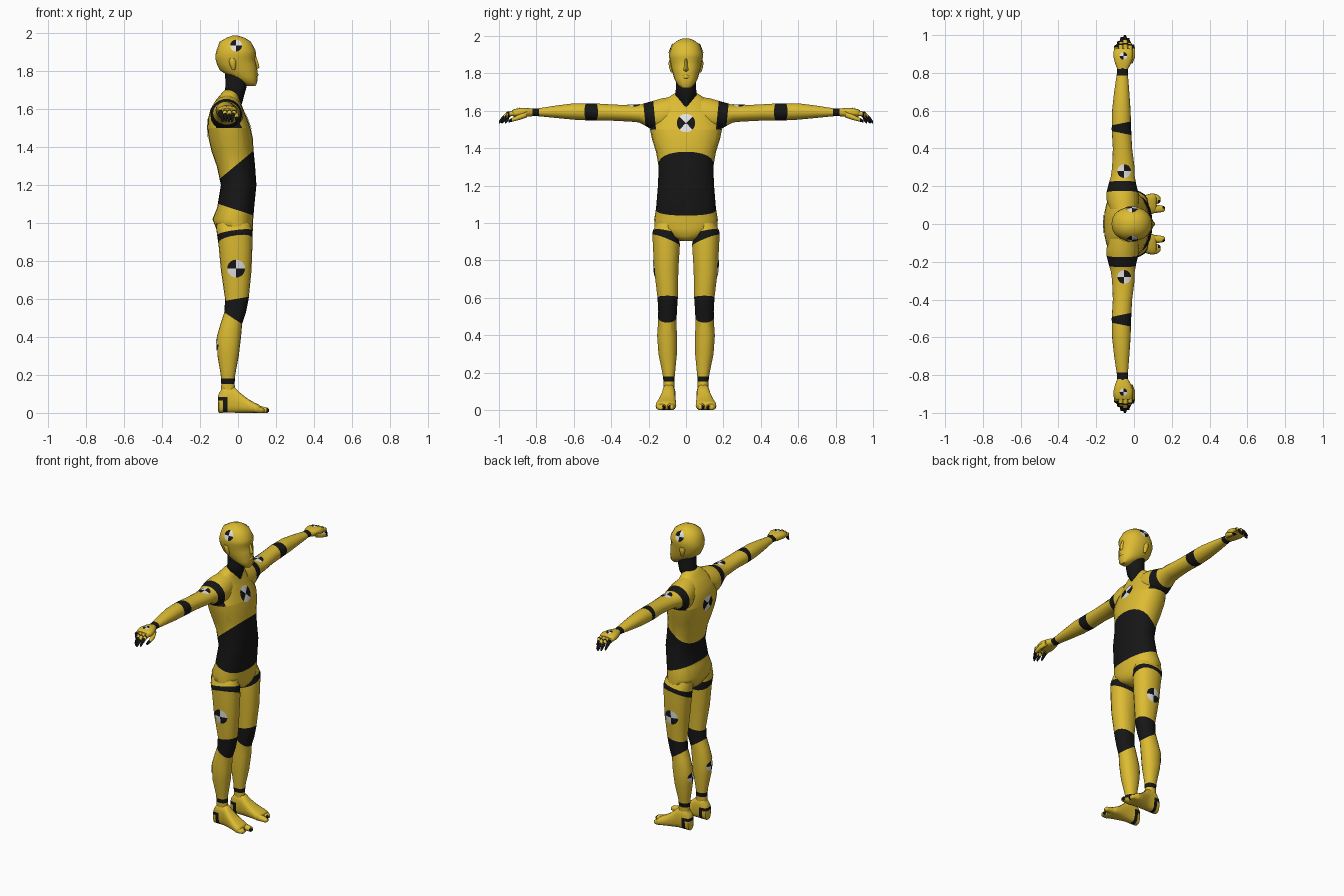
import bpy, bmesh, math
from mathutils import Vector
from mathutils.bvhtree import BVHTree


def material(name, col):
    m = bpy.data.materials.new(name)
    m.diffuse_color = (*col, 1)
    return m


MATS = [material("suit_yellow", (0.72, 0.50, 0.032)),
        material("joint_black", (0.008, 0.008, 0.008)),
        material("marker_white", (0.75, 0.75, 0.75))]


def finish(name, bm, angle=50):
    me = bpy.data.meshes.new(name)
    bm.to_mesh(me)
    ob = bpy.data.objects.new(name, me)
    bpy.context.collection.objects.link(ob)
    for m in MATS:
        me.materials.append(m)
    bpy.ops.object.select_all(action='DESELECT')
    ob.select_set(True)
    bpy.context.view_layer.objects.active = ob
    bpy.ops.object.shade_smooth_by_angle(angle=math.radians(angle))
    tree = BVHTree.FromBMesh(bm)
    bm.free()
    return tree


def loft(name, axis, rings, s=1, sides=18, p=2.0, bands=(), mat=0):
    """Skin of superellipse rings (t, u0, u1, v0, v1); s=-1 mirrors in y.
    bands: (normal_lo, d_lo, normal_hi, d_hi, rule) painted black."""
    bm = bmesh.new()
    loops = []
    for t, u0, u1, v0, v1 in rings:
        loop = []
        for i in range(sides):
            a = 2 * math.pi * i / sides
            c, n = math.cos(a), math.sin(a)
            u = (u0 + u1) / 2 + (u1 - u0) / 2 * math.copysign(abs(c) ** (2 / p), c)
            v = (v0 + v1) / 2 + (v1 - v0) / 2 * math.copysign(abs(n) ** (2 / p), n)
            x, y, z = {'x': (t, u, v), 'y': (u, t, v), 'z': (u, v, t)}[axis]
            loop.append(bm.verts.new((x, y * s, z)))
        loops.append(loop)
    for a, b in zip(loops, loops[1:]):
        for i in range(sides):
            j = (i + 1) % sides
            bm.faces.new((a[i], a[j], b[j], b[i]))
    bm.faces.new(loops[0])
    bm.faces.new(loops[-1])
    bmesh.ops.recalc_face_normals(bm, faces=bm.faces[:])
    for f in bm.faces:
        f.material_index = mat
    for n0, d0, n1, d1, rule in bands:
        n0, n1 = (Vector((n[0], n[1] * s, n[2])) for n in (n0, n1))
        for n, d in ((n0, d0), (n1, d1)):
            bmesh.ops.bisect_plane(bm, geom=bm.verts[:] + bm.edges[:] + bm.faces[:],
                                   plane_co=n * (d / n.length_squared), plane_no=n)
        for f in bm.faces:
            c = f.calc_center_median()
            if n0.dot(c) > d0 and n1.dot(c) < d1 and (rule is None or rule(c)):
                f.material_index = 1
    return finish(name, bm)


def marker(name, tree, centre, direction, up, r, turn=0.0):
    """Thin quartered target disc draped over a surface."""
    d, up = Vector(direction).normalized(), Vector(up)
    side = up.cross(d)
    bm = bmesh.new()

    def drape(rad, a):
        q = Vector(centre) + side * rad * math.cos(a) + up * rad * math.sin(a)
        hit, n, _, _ = tree.ray_cast(q + d * 0.3, -d)
        return bm.verts.new(hit + d * 0.004 if hit else q)
    segs = 24
    mid = drape(0, 0)
    loops = [[drape(r * k / 3, turn + 2 * math.pi * i / segs) for i in range(segs)]
             for k in (1, 2, 3)]
    for i in range(segs):
        j = (i + 1) % segs
        quads = [(mid, loops[0][i], loops[0][j])]
        quads += [(a[i], b[i], b[j], a[j]) for a, b in zip(loops, loops[1:])]
        for q in quads:
            bm.faces.new(q).material_index = 2 if (i * 4 // segs) % 2 == 0 else 1
    finish(name, bm)


# torso with belly section and shoulder bands
shape = [(.905, -.05, .05, .03), (.93, -.09, .072, .10), (.97, -.115, .08, .168),
         (1.02, -.135, .08, .17), (1.08, -.11, .085, .16), (1.2, -.09, .097, .15),
         (1.3, -.112, .09, .146), (1.38, -.14, .082, .16), (1.45, -.156, .078, .182),
         (1.5, -.16, .066, .192), (1.55, -.158, .048, .18), (1.6, -.145, .028, .158),
         (1.65, -.115, .008, .125), (1.685, -.085, .0, .075), (1.7, -.07, -.01, .05)]
high = lambda c: c.z > 1.5
torso = loft("torso", 'z', [(z, a, b, -w, w) for z, a, b, w in shape], sides=24, p=2.3, bands=[
    ((.33, 0, 1), 1.067, (-.83, 0, 1), 1.313, None),
    ((0, 0, 1), 1.5, (0, 0, 1), 1.5, None),
    ((0, 1, -.1), .01, (0, 1, -.1), .09, high),
    ((0, -1, -.1), .01, (0, -1, -.1), .09, high)])

# neck and its pointed collar
loft("neck", 'z', [(1.6, -.03, .012, -.006, .006), (1.64, -.06, .024, -.026, .026),
                   (1.685, -.072, .036, -.058, .058), (1.72, -.066, .046, -.055, .055),
                   (1.79, -.068, .045, -.055, .055)], mat=1)

# head, nose and ears
skull = [(1.722, .045, .092, .024), (1.74, .02, .101, .045), (1.77, -.045, .103, .062),
         (1.805, -.095, .102, .072), (1.835, -.11, .098, .08), (1.865, -.119, .089, .086),
         (1.885, -.119, .096, .09), (1.91, -.113, .092, .09), (1.955, -.097, .068, .073),
         (1.976, -.06, .035, .045), (1.987, -.03, .0, .018)]
head = loft("head", 'z', [(z, a, b, -w, w) for z, a, b, w in skull], sides=20, p=2.2)
loft("nose", 'z', [(1.81, .08, .1, -.012, .012), (1.82, .08, .113, -.014, .014),
                   (1.835, .07, .11, -.011, .011), (1.88, .07, .095, -.007, .007)], sides=8)
loft("mouth", 'z', [(1.77, .07, .1, -.02, .02), (1.778, .07, .107, -.026, .026),
                    (1.786, .07, .107, -.024, .024), (1.795, .07, .1, -.015, .015)], sides=10)

for s, tag in ((1, "left"), (-1, "right")):
    loft(tag + "_ear", 'z', [(1.805, -.03, -.015, .06, .08), (1.825, -.04, -.01, .06, .089),
                             (1.855, -.05, -.008, .06, .094), (1.868, -.045, -.015, .06, .09)],
         s, sides=8)

    # arm with shoulder, elbow and wrist bands
    arm = loft(tag + "_arm", 'y', [
        (.08, -.13, .02, 1.5, 1.675), (.13, -.146, .028, 1.48, 1.668),
        (.17, -.145, .022, 1.49, 1.656), (.21, -.135, .012, 1.515, 1.645),
        (.25, -.123, .004, 1.537, 1.632), (.3, -.116, .003, 1.542, 1.63),
        (.4, -.112, -.01, 1.547, 1.635), (.5, -.118, -.015, 1.547, 1.641),
        (.6, -.116, -.018, 1.552, 1.641), (.7, -.105, -.025, 1.562, 1.628),
        (.8, -.09, -.033, 1.572, 1.612), (.84, -.09, -.03, 1.57, 1.613)], s, bands=[
        ((0, 1, -.1), .01, (0, 1, -.1), .064, None),
        ((.2, 1, 0), .468, (-.2, 1, 0), .546, None),
        ((0, 1, 0), .785, (0, 1, 0), .827, None)])

    # hand: palm, four drooping fingers, thumb
    palm = loft(tag + "_palm", 'y', [
        (.82, -.088, -.032, 1.572, 1.612), (.85, -.1, -.015, 1.568, 1.616),
        (.885, -.109, -.004, 1.567, 1.617), (.92, -.107, -.006, 1.568, 1.609),
        (.93, -.098, -.015, 1.573, 1.603)], s, sides=14, p=2.6)
    for k, tip in enumerate((.968, .99, 1.0, .985)):
        x, w = -.093 + .024 * k, .012
        mid = (.915 + tip) / 2
        xt = x + (-.055 - x) * .3
        loft(f"{tag}_finger_{k + 1}", 'y', [
            (.9, x - w, x + w, 1.577, 1.604), (mid, x - w, x + w, 1.57, 1.595),
            (tip - .015, xt - .01, xt + .01, 1.542, 1.568),
            (tip, xt - .006, xt + .006, 1.53, 1.546)], s, sides=8,
            bands=[((0, 1, 0), tip - .026, (0, 1, 0), 2, None),
                   ((0, 1, 0), mid - .006, (0, 1, 0), mid + .002, None)])
    loft(tag + "_thumb", 'y', [
        (.85, -.035, -.008, 1.565, 1.6), (.885, -.022, .006, 1.553, 1.583),
        (.925, -.015, .006, 1.543, 1.565), (.95, -.016, .0, 1.537, 1.55)], s, sides=8,
        bands=[((0, 1, 0), .93, (0, 1, 0), 2, None)])

    # leg with hip, knee and ankle bands
    leg = loft(tag + "_leg", 'z', [
        (1.0, -.115, .065, .045, .16), (.95, -.112, .076, .035, .181),
        (.88, -.102, .076, .032, .178), (.75, -.09, .071, .04, .171),
        (.6, -.068, .056, .043, .153), (.53, -.072, .042, .048, .149),
        (.47, -.092, .022, .05, .15), (.4, -.112, .016, .048, .155),
        (.3, -.108, .004, .048, .148), (.2, -.091, -.015, .058, .127),
        (.15, -.088, -.018, .062, .12), (.09, -.09, -.008, .062, .12)], s, p=2.2, bands=[
        ((-.15, -.4, 1), .865, (-.15, -.2, 1), .93, None),
        ((.65, 0, 1), .482, (-.17, 0, 1), .602, None),
        ((0, 0, 1), .152, (0, 0, 1), .18, None)])

    # foot with heel stripes, big toe and outer toes
    heel = lambda c: c.z < .08
    rear = lambda c: c.x < -.055
    loft(tag + "_foot", 'x', [
        (-.106, .075, .107, .01, .085), (-.1, .062, .12, 0, .105),
        (-.075, .056, .126, 0, .14), (-.02, .057, .127, 0, .138),
        (.01, .056, .136, 0, .108), (.05, .053, .15, 0, .076),
        (.09, .052, .162, 0, .052), (.11, .058, .16, 0, .044),
        (.118, .07, .15, .005, .035)], s, p=2.8, bands=[
        ((0, 0, 1), .064, (0, 0, 1), .084, rear),
        ((1, 0, 0), -.078, (1, 0, 0), -.055, heel)])
    loft(tag + "_big_toe", 'x', [
        (.09, .056, .1, 0, .044), (.13, .06, .1, 0, .034),
        (.155, .064, .096, 0, .028), (.163, .072, .09, .006, .02)], s, sides=10, p=2.6,
        bands=[((1, 0, 0), .15, (0, -1, 0), -.082, None)])
    loft(tag + "_outer_toes", 'x', [
        (.09, .1, .162, 0, .042), (.12, .106, .158, 0, .032),
        (.132, .11, .15, 0, .026), (.139, .116, .142, .006, .02)], s, sides=10, p=2.6,
        bands=[((1, 0, 0), .128, (0, 1, 0), .126, None)])

    # target discs of this side
    marker(tag + "_head_marker", head, (-.01, s * .08, 1.935), (0, s, 0), (0, 0, 1), .031)
    marker(tag + "_arm_marker", arm, (-.052, s * .28, 1.63), (0, 0, 1), (1, 0, 0), .036)
    marker(tag + "_hand_marker", palm, (-.056, s * .89, 1.61), (0, 0, 1), (1, 0, 0), .02)
    marker(tag + "_thigh_marker", leg, (-.01, s * .17, .76), (0, s, 0), (0, 0, 1), .047)
    marker(tag + "_calf_marker", leg, (-.11, s * .1, .36), (-1, 0, 0), (0, 0, 1), .032)

# chest and back target discs
marker("chest_marker", torso, (.05, 0, 1.535), (1, 0, 0), (0, 0, 1), .049, math.pi / 4)
marker("back_marker", torso, (-.16, 0, 1.5), (-1, 0, 0), (0, 0, 1), .049, math.pi / 4)
